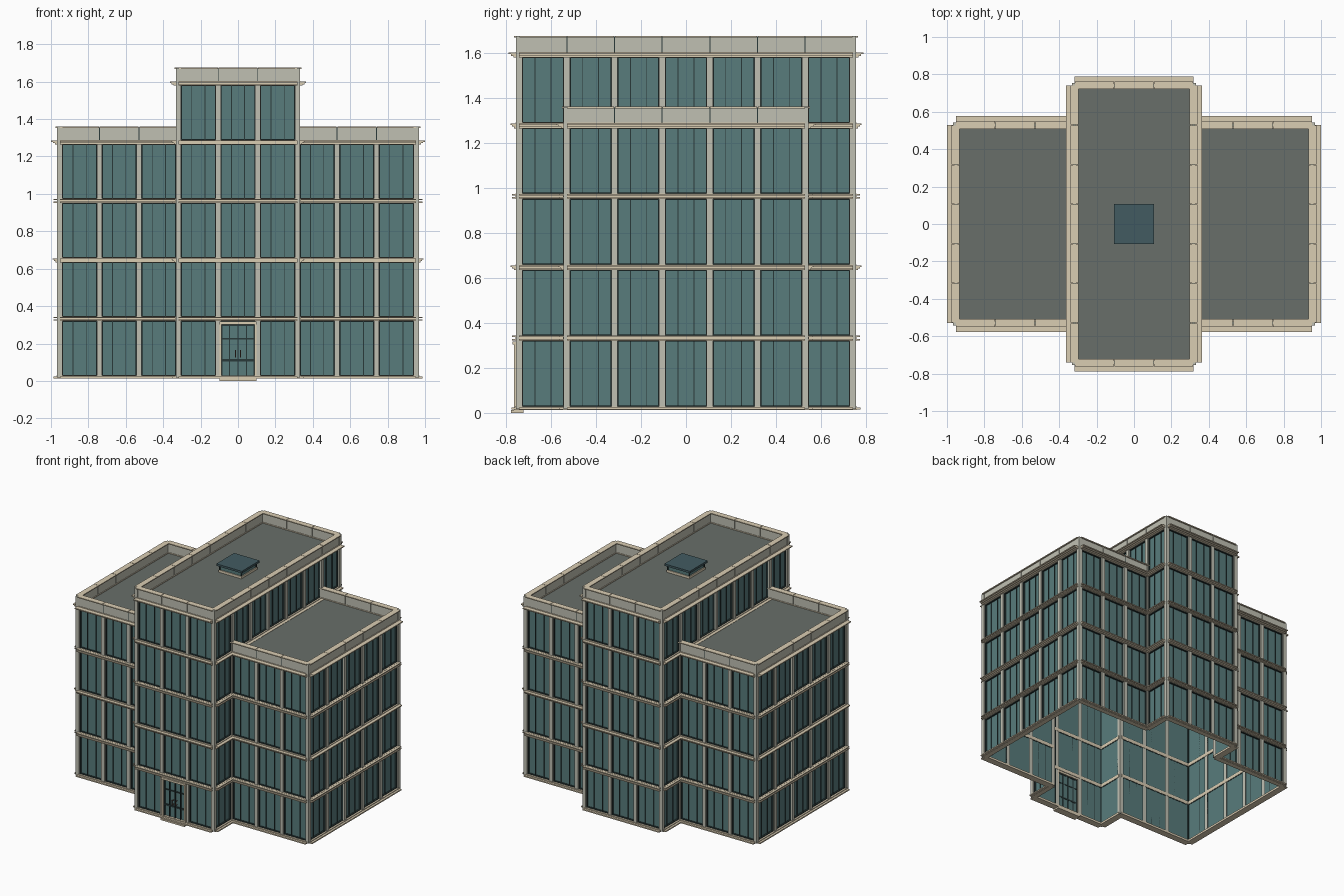
import bpy, bmesh

if "Cube" in bpy.data.objects:
    bpy.data.objects.remove(bpy.data.objects["Cube"])

M = 0.2117          # facade module
FH = 0.315          # storey height
Z0 = 0.017


def level(i):
    return Z0 + FH * i


COLORS = {
    "glass": (0.098, 0.200, 0.202, 1), "trim": (0.70, 0.61, 0.45, 1),
    "stone": (0.53, 0.53, 0.45, 1), "roof": (0.140, 0.158, 0.143, 1),
    "dark": (0.022, 0.040, 0.040, 1), "skylight": (0.055, 0.105, 0.12, 1),
    "handle": (0.15, 0.08, 0.06, 1),
}
mats = {}
for key, col in COLORS.items():
    mats[key] = bpy.data.materials.new(key)
    mats[key].diffuse_color = col

parts = {}


def mesh(name, mat):
    if name not in parts:
        parts[name] = (bmesh.new(), mat)
    return parts[name][0]


def prism(bm, wall, profile, u0, u1):
    """Extrude a (depth, z) profile along a wall; wall = (axis, sign, plane)."""
    axis, s, plane = wall
    rings = []
    for u in (u0, u1):
        ring = []
        for d, z in profile:
            n = s * (plane + d)
            ring.append(bm.verts.new((n, u, z) if axis == "x" else (u, n, z)))
        rings.append(ring)
    a, b = rings
    k = len(profile)
    bm.faces.new(a)
    bm.faces.new(b[::-1])
    for i in range(k):
        j = (i + 1) % k
        bm.faces.new((a[i], b[i], b[j], a[j]))


def slab(bm, wall, u0, u1, d0, d1, z0, z1):
    prism(bm, wall, [(d0, z0), (d1, z0), (d1, z1), (d0, z1)], u0, u1)


def box(bm, x0, x1, y0, y1, z0, z1):
    slab(bm, ("y", 1, 0), x0, x1, y0, y1, z0, z1)


glass = mesh("window_glass", "glass")
frames = mesh("window_frames", "dark")
columns = mesh("columns", "stone")
bands = mesh("floor_bands", "trim")
cornices = mesh("cornices", "trim")
parapet = mesh("parapet_walls", "stone")
caps = mesh("parapet_caps", "trim")


def window(wall, u0, u1, z0, z1):
    a, b, lo, hi = u0 + 0.013, u1 - 0.013, z0 + 0.011, z1 - 0.011
    slab(glass, wall, a, b, -0.012, -0.008, lo, hi)
    t = 0.005
    slab(frames, wall, a, a + t, -0.014, 0.004, lo, hi)
    slab(frames, wall, b - t, b, -0.014, 0.004, lo, hi)
    slab(frames, wall, a + t, b - t, -0.014, 0.004, lo, lo + t)
    slab(frames, wall, a + t, b - t, -0.014, 0.004, hi - t, hi)
    for k in (1, 2):
        c = u0 + (u1 - u0) * k / 3
        slab(frames, wall, c - 0.002, c + 0.002, -0.012, -0.003, lo + t, hi - t)


def stepped(bm, wall, u0, u1, z, reach):
    """Moulding of three courses, each stepping further out."""
    for k, (lo, hi) in enumerate(((-0.013, -0.006), (-0.006, 0.001), (0.001, 0.008))):
        slab(bm, wall, u0, u1, 0.014, 0.016 + (reach - 0.016) * (k + 1) / 3, z + lo, z + hi)


def band(wall, u0, u1, i):
    z = level(i)
    if i == 0:
        slab(bands, wall, u0, u1, -0.02, 0.018, z - 0.005, z + 0.011)
        slab(bands, wall, u0, u1, 0.018, 0.034, z - 0.003, z + 0.006)
        return
    slab(bands, wall, u0, u1, -0.016, 0.016, z - 0.012, z + 0.012)
    if i % 2:
        for dz in (-0.010, 0.004):
            slab(bands, wall, u0, u1, 0.016, 0.033, z + dz, z + dz + 0.007)
    else:
        stepped(bands, wall, u0, u1, z, 0.039)


def crown(wall, u0, u1, i):
    z = level(i)
    slab(bands, wall, u0, u1, -0.016, 0.016, z - 0.012, z + 0.012)
    stepped(cornices, wall, u0, u1, z, 0.047)
    top = z + 0.083
    n = round((u1 - u0) / M)
    w = (u1 - u0) / n
    for k in range(n):      # parapet panels with fine seams
        slab(parapet, wall, u0 + k * w + 0.002, u0 + (k + 1) * w - 0.002,
             -0.012, 0.012, z + 0.007, top - 0.007)
        slab(caps, wall, u0 + k * w + 0.0015, u0 + (k + 1) * w - 0.0015,
             -0.020, 0.022, top - 0.007, top)
    slab(mesh("parapet_core", "dark"), wall, u0, u1, -0.008, 0.008, z + 0.007, top - 0.004)


posts = set()


def facade(axis, s, plane, a, b, f0, f1, top=True, door=False):
    wall = (axis, s, plane * M)
    for f in range(f0, f1):
        band(wall, a * M, b * M, f)
        for k in range(round(b - a)):
            if not (door and f == 0 and k == 1):
                window(wall, (a + k) * M, (a + k + 1) * M, level(f), level(f + 1))
        for k in range(round(b - a) + 1):
            p = (s * plane, a + k) if axis == "x" else (a + k, s * plane)
            posts.add((p[0], p[1], f))
    if top:
        crown(wall, a * M, b * M, f1)


# facades of the cross-shaped plan
for s in (-1, 1):
    facade("y", s, 3.5, -1.5, 1.5, 0, 5, door=(s < 0))
    facade("y", s, 2.5, 1.5, 4.5, 0, 4)
    facade("y", s, 2.5, -4.5, -1.5, 0, 4)
    facade("x", s, 4.5, -2.5, 2.5, 0, 4)
    facade("x", s, 1.5, 2.5, 3.5, 0, 4, top=False)
    facade("x", s, 1.5, -3.5, -2.5, 0, 4, top=False)
    facade("x", s, 1.5, -3.5, 3.5, 4, 5)

# columns, running up through the parapet at outer corners
for px, py, f in posts:
    x, y, r = px * M, py * M, 0.014
    box(columns, x - r, x + r, y - r, y + r, level(f), level(f + 1))
for cx, cy, i in ((4.5, 2.5, 4), (1.5, 3.5, 5)):
    for sx in (-1, 1):
        for sy in (-1, 1):
            x, y, r = sx * cx * M, sy * cy * M, 0.014
            box(columns, x - r, x + r, y - r, y + r, level(i), level(i) + 0.082)

# roofs
roof = mesh("roofs", "roof")
for s in (-1, 1):
    xs = sorted((s * 1.5 * M, s * 4.48 * M))
    box(roof, xs[0], xs[1], -2.48 * M, 2.48 * M, level(4) - 0.004, level(4) + 0.006)
box(roof, -1.48 * M, 1.48 * M, -3.48 * M, 3.48 * M, level(5) - 0.004, level(5) + 0.006)

# skylight on the central roof
z = level(5) + 0.006
box(mesh("skylight_curb", "trim"), -0.094, 0.094, -0.094, 0.094, z, z + 0.018)
box(mesh("skylight_glass", "glass"), -0.088, 0.088, -0.088, 0.088, z + 0.018, z + 0.05)
for sx in (-1, 1):
    for sy in (-1, 1):
        x, y = sx * 0.088, sy * 0.088
        box(mesh("skylight_posts", "dark"), x - 0.004, x + 0.004, y - 0.004, y + 0.004, z + 0.018, z + 0.05)
box(mesh("skylight_lid", "skylight"), -0.106, 0.106, -0.106, 0.106, z + 0.05, z + 0.065)

# entrance
front = ("y", -1, 3.5 * M)
surround = mesh("door_surround", "trim")
slab(surround, front, -0.1, 0.1, -0.02, 0.037, 0, 0.012)
slab(surround, front, -0.1, 0.1, -0.014, 0.030, 0.303, 0.318)
for s in (-1, 1):
    a, b = sorted((s * 0.088, s * 0.100))
    slab(surround, front, a, b, -0.014, 0.022, 0.012, 0.303)
slab(mesh("door_glass", "glass"), front, -0.088, 0.088, -0.006, 0.0, 0.012, 0.303)
dframe = mesh("door_frame", "dark")
for x in (-0.085, -0.046, 0, 0.046, 0.085):
    slab(dframe, front, x - 0.003, x + 0.003, -0.008, 0.008, 0.012, 0.303)
for zc, h in ((0.017, 0.004), (0.11, 0.006), (0.225, 0.004), (0.298, 0.004)):
    slab(dframe, front, -0.088, 0.088, -0.008, 0.007, zc - h, zc + h)
handles = mesh("door_handles", "handle")
for s in (-1, 1):
    x = s * 0.013
    slab(handles, front, x - 0.002, x + 0.002, 0.018, 0.024, 0.125, 0.165)
    for zc in (0.13, 0.16):
        slab(handles, front, x - 0.002, x + 0.002, 0.0, 0.018, zc - 0.002, zc + 0.002)

# turn every mesh into a named object
for name, (bm, mat) in parts.items():
    bmesh.ops.recalc_face_normals(bm, faces=bm.faces[:])
    me = bpy.data.meshes.new(name)
    bm.to_mesh(me)
    bm.free()
    me.materials.append(mats[mat])
    bpy.context.collection.objects.link(bpy.data.objects.new(name, me))

for m in bpy.data.materials:
    if m.users and not m.is_grease_pencil:
        m.use_nodes = True
        m.node_tree.nodes["Principled BSDF"].inputs["Base Color"].default_value = m.diffuse_color
